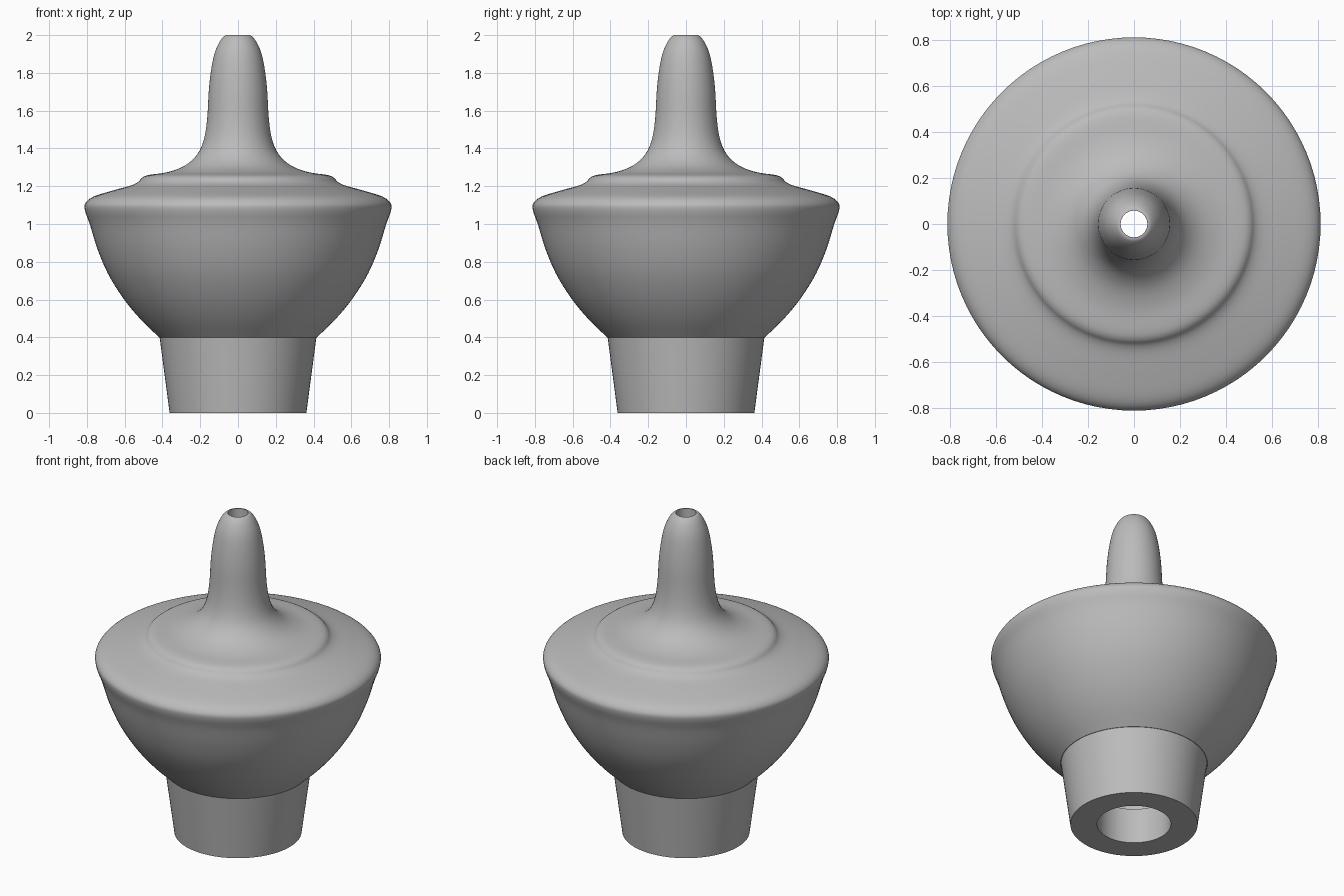
import bpy, bmesh, math
from mathutils import Vector

cube = bpy.data.objects.get("Cube")
if cube:
    bpy.data.objects.remove(cube)

SIDES = 96

grey = bpy.data.materials.new("plain grey")
grey.use_nodes = True
colour = (0.5, 0.5, 0.5, 1)
grey.diffuse_color = colour
grey.node_tree.nodes["Principled BSDF"].inputs["Base Color"].default_value = colour


def smooth_path(points, steps=4):
    """Catmull-Rom curve through (radius, height) points."""
    pts = [Vector(p) for p in points]
    pts = [2 * pts[0] - pts[1]] + pts + [2 * pts[-1] - pts[-2]]
    out = []
    for a, b, c, d in zip(pts, pts[1:], pts[2:], pts[3:]):
        for i in range(steps):
            t = i / steps
            out.append(0.5 * (2 * b + (c - a) * t + (2 * a - 5 * b + 4 * c - d) * t ** 2
                              + (3 * b - a - 3 * c + d) * t ** 3))
    return out + [pts[-2]]


def lathe(name, profile):
    """Revolve a closed (radius, height) loop around z."""
    bm = bmesh.new()
    rings = []
    for r, z in profile:
        rings.append([bm.verts.new((r * math.cos(a), r * math.sin(a), z))
                      for a in (2 * math.pi * i / SIDES for i in range(SIDES))])
    for low, high in zip(rings, rings[1:] + rings[:1]):
        for i in range(SIDES):
            j = (i + 1) % SIDES
            bm.faces.new((low[i], low[j], high[j], high[i]))
    bmesh.ops.recalc_face_normals(bm, faces=bm.faces)
    mesh = bpy.data.meshes.new(name)
    bm.to_mesh(mesh)
    bm.free()
    mesh.materials.append(grey)
    obj = bpy.data.objects.new(name, mesh)
    bpy.context.collection.objects.link(obj)
    bpy.ops.object.select_all(action='DESELECT')
    obj.select_set(True)
    bpy.context.view_layer.objects.active = obj
    bpy.ops.object.shade_smooth_by_angle(angle=math.radians(30))
    return obj


# Tapered collar at the foot
collar = [(0.362, 0), (0.415, 0.4)]

# Bowl, rounded rim, stepped shoulder and flared spout
body = smooth_path([
    (0.418, 0.4), (0.52, 0.5), (0.61, 0.61), (0.69, 0.74), (0.745, 0.87),
    (0.785, 1.0), (0.81, 1.07), (0.808, 1.11), (0.765, 1.145), (0.66, 1.178),
    (0.57, 1.203), (0.53, 1.222), (0.506, 1.246), (0.47, 1.26), (0.37, 1.275),
    (0.28, 1.31), (0.215, 1.37), (0.18, 1.45), (0.163, 1.56), (0.155, 1.7),
    (0.143, 1.81), (0.125, 1.9), (0.1, 1.96), (0.075, 1.993), (0.058, 2.0)])

# Narrow channel, hollow chamber and socket bore, from top to bottom
inside = [(0.058, 1.3), (0.3, 1.05), (0.3, 0.22), (0.21, 0.22), (0.21, 0)]

lathe("hollow_nozzle", collar + body + inside)
